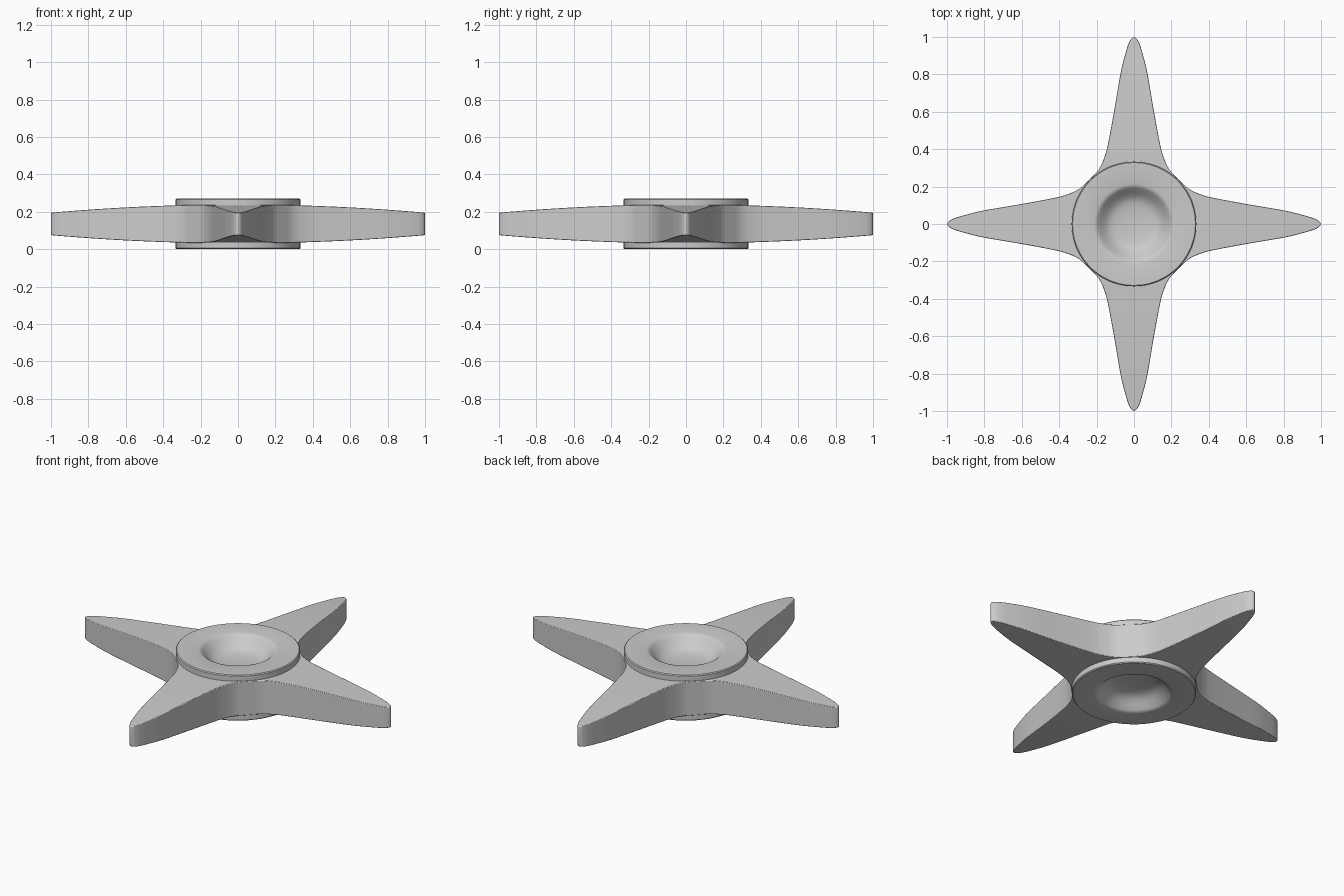
import bpy, bmesh, math
from mathutils import Vector

if "Cube" in bpy.data.objects:
    bpy.data.objects.remove(bpy.data.objects["Cube"])

MID = 0.135       # height of the symmetry plane
SIDES = 96
RINGS = 12

grey = bpy.data.materials.new("plain grey")
grey.use_nodes = True
colour = (0.6, 0.6, 0.6, 1)
grey.diffuse_color = colour
grey.node_tree.nodes["Principled BSDF"].inputs["Base Color"].default_value = colour


def finish(name, bm, angle):
    bmesh.ops.recalc_face_normals(bm, faces=bm.faces)
    mesh = bpy.data.meshes.new(name)
    bm.to_mesh(mesh)
    bm.free()
    mesh.materials.append(grey)
    obj = bpy.data.objects.new(name, mesh)
    bpy.context.collection.objects.link(obj)
    bpy.ops.object.select_all(action="DESELECT")
    obj.select_set(True)
    bpy.context.view_layer.objects.active = obj
    bpy.ops.object.shade_smooth_by_angle(angle=math.radians(angle))
    return obj


def smooth_path(points, steps):
    """Catmull-Rom curve through the points, ends included."""
    pts = [Vector(p) for p in points]
    pts = [2 * pts[0] - pts[1]] + pts + [2 * pts[-1] - pts[-2]]
    out = []
    for a, b, c, d in zip(pts, pts[1:], pts[2:], pts[3:]):
        for i in range(steps):
            t = i / steps
            out.append(0.5 * (2 * b + (c - a) * t + (2 * a - 5 * b + 4 * c - d) * t ** 2
                              + (3 * b - a - 3 * c + d) * t ** 3))
    return out + [pts[-2]]


# Four-armed blade: outline of half an arm, mirrored and turned four times
half = smooth_path([(0.238, 0.238), (0.29, 0.19), (0.35, 0.161), (0.42, 0.141),
                    (0.6, 0.107), (0.8, 0.073), (0.9, 0.049), (0.96, 0.031),
                    (0.99, 0.015), (1, 0)], 4)
arm = [Vector((p.x, -p.y)) for p in half[:-1]] + half[:0:-1]
outline = []
for quarter in range(4):
    c, s = round(math.cos(quarter * math.pi / 2)), round(math.sin(quarter * math.pi / 2))
    outline += [Vector((p.x * c - p.y * s, p.x * s + p.y * c)) for p in arm]

bm = bmesh.new()
loops = []
for side, order in ((1, range(RINGS + 1)), (-1, range(RINGS, -1, -1))):
    for ring in order:
        loop = []
        for p in outline:
            q = (p.normalized() * 0.3).lerp(p, ring / RINGS)
            reach = max(abs(q.x), abs(q.y))
            loop.append(bm.verts.new((q.x, q.y, MID + side * (0.104 - 0.044 * reach ** 2))))
        loops.append(loop)
n = len(outline)
for a, b in zip(loops, loops[1:] + loops[:1]):
    for i in range(n):
        j = (i + 1) % n
        bm.faces.new((a[i], a[j], b[j], b[i]))
blade = finish("four_armed_blade", bm, 40)
bevel = blade.modifiers.new("soft rim", "BEVEL")
bevel.width = 0.007
bevel.segments = 2
bevel.limit_method = "ANGLE"
bevel.angle_limit = math.radians(50)

# Hub: turned disc with a finger dish on both faces
dish = smooth_path([(0, 0.19), (0.06, 0.192), (0.115, 0.2), (0.15, 0.218),
                    (0.185, 0.252), (0.2, 0.265), (0.215, 0.27)], 3)
upper = [(p.x, p.y) for p in dish] + [(0.328, 0.27), (0.333, 0.265)]
profile = upper + [(r, 2 * MID - z) for r, z in reversed(upper)]

bm = bmesh.new()
verts = [bm.verts.new((r, 0, z)) for r, z in profile]
edges = [bm.edges.new(pair) for pair in zip(verts, verts[1:])]
bmesh.ops.spin(bm, geom=verts + edges, axis=(0, 0, 1), cent=(0, 0, 0),
               angle=2 * math.pi, steps=SIDES, use_duplicate=False)
bmesh.ops.remove_doubles(bm, verts=bm.verts, dist=0.0001)
finish("hub_disc", bm, 30)
